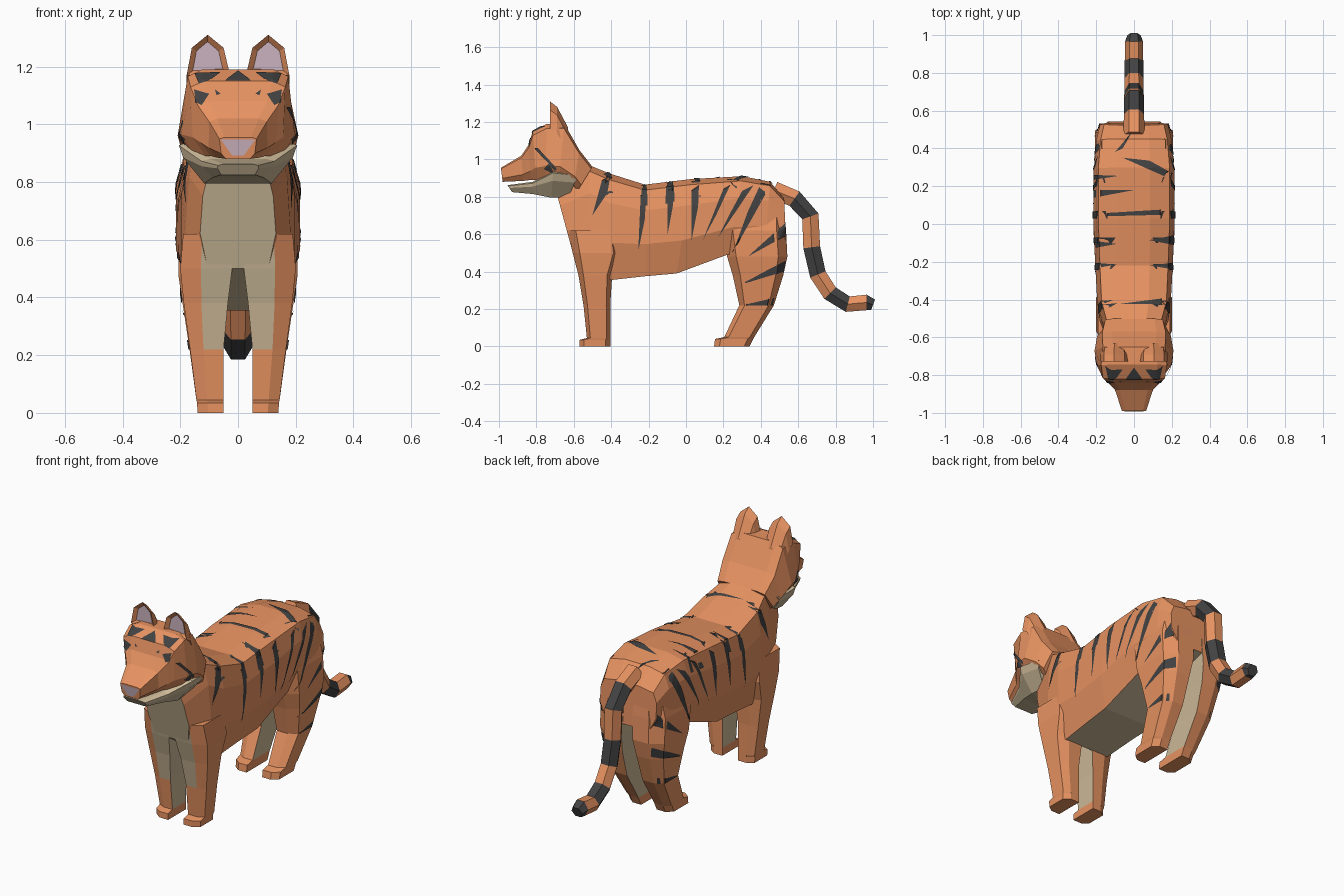
import bpy, bmesh, math
from mathutils import Vector
from mathutils.bvhtree import BVHTree

if "Cube" in bpy.data.objects:
    bpy.data.objects.remove(bpy.data.objects["Cube"])


def material(name, r, g, b):
    m = bpy.data.materials.new(name)
    m.diffuse_color = (r, g, b, 1)
    m.use_nodes = True
    m.node_tree.nodes["Principled BSDF"].inputs["Base Color"].default_value = m.diffuse_color
    return m


MATS = [material("orange_fur", 0.80, 0.29, 0.12), material("dark_fur", 0.055, 0.055, 0.055),
        material("cream_fur", 0.60, 0.48, 0.31), material("pink_skin", 0.60, 0.45, 0.52)]
ORANGE, DARK, CREAM, PINK = range(4)


def finish(name, bm):
    me = bpy.data.meshes.new(name)
    bm.to_mesh(me)
    bm.free()
    for m in MATS:
        me.materials.append(m)
    ob = bpy.data.objects.new(name, me)
    bpy.context.collection.objects.link(ob)
    return ob


def loft(name, rings, color=lambda seg, side: ORANGE, caps=(ORANGE, ORANGE)):
    """Skin a closed tube through rings of points, colouring by segment and side."""
    bm = bmesh.new()
    rs = [[bm.verts.new(p) for p in r] for r in rings]
    n = len(rs[0])
    for i in range(len(rs) - 1):
        for j in range(n):
            k = (j + 1) % n
            f = bm.faces.new((rs[i][j], rs[i][k], rs[i + 1][k], rs[i + 1][j]))
            f.material_index = color(i, j)
    bm.faces.new(rs[0]).material_index = caps[0]
    bm.faces.new(rs[-1]).material_index = caps[1]
    bmesh.ops.recalc_face_normals(bm, faces=bm.faces)
    return finish(name, bm)


def sections(rows, profile):
    """Rows: top y, z, half width; bottom y, z, half width. Profile: (width factor, drop)."""
    rings = []
    for yt, zt, wt, yb, zb, wb in rows:
        half = [(u * (wt + (wb - wt) * t), yt + (yb - yt) * t, zt + (zb - zt) * t) for u, t in profile]
        rings.append(half + [(-x, y, z) for x, y, z in reversed(half)])
    return rings


def surface(objs):
    verts, polys = [], []
    for o in objs:
        base = len(verts)
        verts += [v.co.copy() for v in o.data.vertices]
        polys += [[base + i for i in p.vertices] for p in o.data.polygons]
    return BVHTree.FromPolygons(verts, polys)


def marking(name, shapes, to3d, direction, tree, mat=DARK):
    """Drop flat outlines onto a surface along a direction."""
    d = Vector(direction)
    bm = bmesh.new()
    for s in shapes:
        bm.faces.new([bm.verts.new(to3d(a, b)) for a, b in s])
    bmesh.ops.subdivide_edges(bm, edges=bm.edges[:], cuts=5, use_grid_fill=True)
    lost = []
    for v in bm.verts:
        hit = tree.ray_cast(v.co - d * 3, d)
        if hit[0] is None:
            lost.append(v)
        else:
            nor = hit[1] if hit[1].dot(d) < 0 else -hit[1]
            v.co = hit[0] + nor * 0.004
    bmesh.ops.delete(bm, geom=lost, context='VERTS')
    for f in bm.faces:
        f.normal_update()
        if f.normal.dot(d) > 0:
            f.normal_flip()
        f.material_index = mat
    return finish(name, bm)


# Torso with cream chest and belly
body = loft("body", sections([
    (-.70, .85, .115, -.605, .50, .14), (-.52, .97, .16, -.50, .43, .195), (-.41, .925, .195, -.40, .355, .195),
    (-.22, .865, .205, -.22, .375, .205), (.03, .895, .215, -.05, .39, .215), (.30, .91, .215, .22, .49, .21),
    (.45, .88, .20, .42, .52, .20), (.525, .79, .18, .535, .55, .18)],
    [(.4, 0), (.88, .06), (1, .28), (1, .65), (.75, 1)]),
    lambda i, j: CREAM if j == 4 else ORANGE, (CREAM, ORANGE))


# Legs, feet included; rows: z, front y, back y, inner x, outer x
def leg(name, rows, s, cream_front):
    rings = []
    for z, y0, y1, x0, x1 in rows:
        xm, c = x0 + (x1 - x0) * .6, (y1 - y0) * .15
        rings.append([(s * x, y, z) for x, y in (
            (x0, y0), (xm, y0), (x1, y0 + c), (x1, y1 - c), (xm, y1), (x0, y1))])
    return loft(name, rings, lambda i, j: CREAM if (j == 5 and i > 1) or
                (cream_front and j == 0 and i > 2) else ORANGE)


FRONT = [(0, -.57, -.405, .05, .14), (.035, -.57, -.405, .05, .142), (.045, -.53, -.405, .05, .144),
         (.22, -.548, -.405, .05, .166), (.38, -.575, -.395, .035, .188), (.5, -.606, -.35, .02, .2),
         (.62, -.63, -.36, .03, .19)]
HIND = [(0, .15, .34, .05, .14), (.04, .155, .36, .05, .142), (.05, .205, .365, .05, .145),
        (.22, .285, .47, .05, .168), (.38, .25, .52, .045, .192), (.48, .22, .542, .035, .207),
        (.62, .2, .535, .03, .207), (.78, .28, .52, .04, .17)]
legs = []
for s, side in ((1, "right"), (-1, "left")):
    legs += [leg("front_leg_" + side, FRONT, s, True), leg("hind_leg_" + side, HIND, s, False)]

# Banded tail swept along a path
path = [Vector((0, y, z)) for y, z in ((.47, .835), (.58, .79), (.665, .695), (.672, .53), (.705, .385),
                                       (.77, .285), (.865, .226), (.965, .235), (1.0, .222))]
rings = []
for i, p in enumerate(path):
    t = (path[min(i + 1, len(path) - 1)] - path[max(i - 1, 0)]).normalized()
    nrm = Vector((0, -t.z, t.y))
    r = .035 if i == len(path) - 1 else .055 - .001 * i
    rings.append([p + Vector((r * math.cos(a), 0, 0)) + nrm * r * math.sin(a)
                  for a in (k * math.pi / 3 for k in range(6))])
loft("tail", rings, lambda i, j: DARK if i % 2 else ORANGE, (ORANGE, DARK))

# Head from neck to muzzle
head = loft("head", sections([
    (-.50, .96, .15, -.58, .83, .17), (-.57, 1.05, .165, -.60, .86, .20), (-.65, 1.19, .16, -.68, .885, .22),
    (-.745, 1.19, .172, -.75, .89, .20), (-.82, 1.15, .165, -.80, .89, .15), (-.84, 1.08, .14, -.83, .89, .125),
    (-.88, 1.02, .10, -.87, .885, .10), (-.99, .955, .065, -.98, .88, .055)],
    [(.72, 0), (1, .08), (1.02, .75), (.75, 1)]))

# Lower jaw and cheek ruff
loft("jaw_and_ruff", sections([
    (-.955, .862, .07, -.93, .825, .065), (-.82, .88, .13, -.82, .815, .10),
    (-.71, .945, .215, -.72, .795, .13), (-.57, .93, .20, -.63, .795, .12)],
    [(.75, 0), (1, .12), (1.05, .4), (.9, 1)]), lambda i, j: CREAM, (CREAM, CREAM))

# Ears with recessed pink inside
EAR = [(.03, 1.18), (.05, 1.265), (.105, 1.31), (.16, 1.265), (.178, 1.17)]
for s, side in ((1, "right"), (-1, "left")):
    loft("ear_" + side, [
        [(s * (.107 + (x - .107) * .7), -.71, 1.225 + (z - 1.225) * .72) for x, z in EAR],
        [(s * x, -.728, z) for x, z in EAR],
        [(s * x, -.69, z - .028) for x, z in EAR],
        [(s * (.1 + (x - .1) * .85), -.63, z - .14) for x, z in EAR]],
        caps=(PINK, ORANGE))

# Flank stripes
FLANK = [((-.44, .92), (-.40, .93), (-.42, .82), (-.50, .70)), ((-.24, .86), (-.21, .86), (-.22, .68), (-.255, .51)),
         ((-.10, .87), (-.07, .88), (-.07, .75), (-.10, .59)), ((.03, .88), (.07, .88), (.065, .75), (.03, .57)),
         ((.22, .89), (.25, .89), (.16, .70), (.09, .57)), ((.36, .86), (.30, .83), (.24, .72), (.17, .58)),
         ((.45, .86), (.40, .87), (.33, .72), (.25, .50)), ((.53, .66), (.53, .59), (.33, .48)),
         ((.53, .46), (.52, .40), (.29, .33)), ((.47, .26), (.46, .22), (.30, .22))]
trunk, skull = surface([body] + legs), surface([head])
CHEEK = [((-.81, 1.06), (-.79, 1.06), (-.69, .95), (-.70, .94)), ((-.76, .95), (-.73, .98), (-.70, .92))]
for s, side in ((1, "right"), (-1, "left")):
    marking("flank_stripes_" + side, FLANK, lambda y, z: (0, y, z), (-s, 0, 0), trunk)
    marking("cheek_stripes_" + side, CHEEK, lambda y, z: (0, y, z), (-s, 0, 0), skull)

# Back stripes
BACK = [((-.06, .35), (.08, .335), (.20, .27), (.19, .24)), ((-.21, .26), (-.21, .235), (-.08, .255)),
        ((-.21, .18), (-.21, .14), (0, .18)), ((-.205, .055), (-.205, .04), (.205, .05), (.205, .08)),
        ((.205, -.06), (.205, -.11), (.08, -.085)), ((-.2, -.09), (-.2, -.125), (-.09, -.105)),
        ((-.2, -.205), (-.2, -.235), (-.09, -.215)), ((.2, -.205), (.2, -.24), (.08, -.22)),
        ((.185, -.39), (.185, -.425), (-.08, -.425)), ((0, .5), (-.10, .38), (-.06, .40))]
marking("back_stripes", BACK, lambda x, y: (x, y, 0), (0, 0, -1), trunk)

# Forehead stripes, eyes and nose
FACE = [((0, 1.183), (-.045, 1.15), (.045, 1.15))]
for s in (1, -1):
    FACE += [[(s * x, z) for x, z in pts] for pts in (
        ((.06, 1.178), (.15, 1.175), (.135, 1.14), (.09, 1.155)),
        ((.10, 1.105), (.152, 1.12), (.145, 1.075), (.125, 1.065)),
        ((.06, 1.105), (.08, 1.12), (.075, 1.10)))]
marking("face_markings", FACE, lambda x, z: (x, 0, z), (0, 1, 0), skull)
marking("nose", [((-.06, .948), (.06, .948), (.02, .892), (-.02, .892))],
        lambda x, z: (x, 0, z), (0, 1, 0), skull, PINK)
